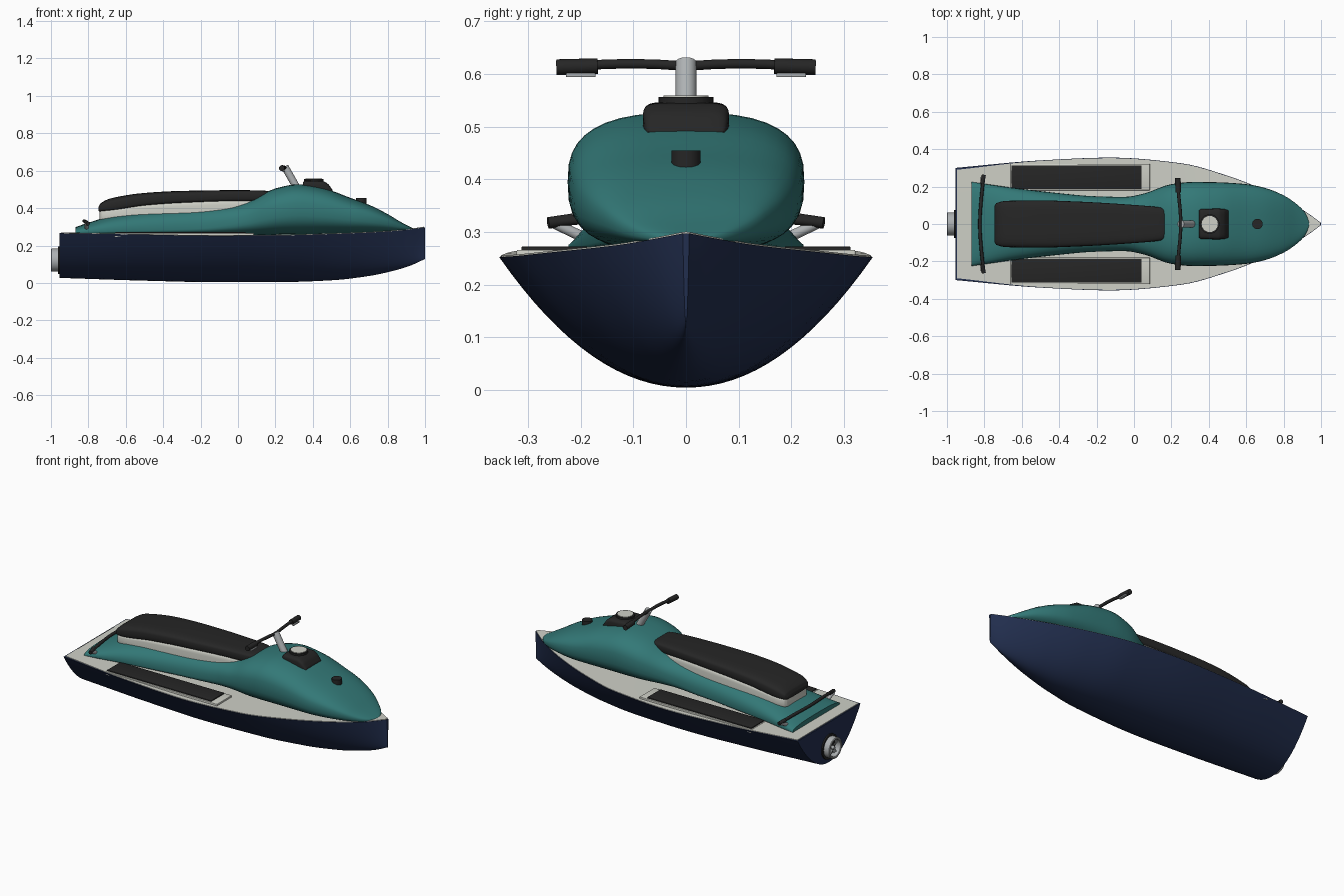
import bpy, bmesh, math
from mathutils import Vector, Matrix

if "Cube" in bpy.data.objects:
    bpy.data.objects.remove(bpy.data.objects["Cube"])


def material(name, rgb):
    m = bpy.data.materials.new(name)
    m.diffuse_color = (*rgb, 1)
    m.use_nodes = True
    m.node_tree.nodes["Principled BSDF"].inputs["Base Color"].default_value = m.diffuse_color
    return m


TEAL = material("teal", (0.033, 0.19, 0.185))
NAVY = material("navy", (0.016, 0.028, 0.078))
LIGHT = material("light grey", (0.62, 0.63, 0.57))
GREY = material("metal grey", (0.42, 0.44, 0.45))
BLACK = material("black", (0.019, 0.019, 0.019))


def finish(bm, name, mat, angle=40):
    bmesh.ops.recalc_face_normals(bm, faces=bm.faces)
    me = bpy.data.meshes.new(name)
    bm.to_mesh(me)
    bm.free()
    ob = bpy.data.objects.new(name, me)
    bpy.context.collection.objects.link(ob)
    me.materials.append(mat)
    smooth(ob, angle)
    return ob


def smooth(ob, angle=40):
    bpy.ops.object.select_all(action='DESELECT')
    ob.select_set(True)
    bpy.context.view_layer.objects.active = ob
    bpy.ops.object.shade_smooth_by_angle(angle=math.radians(angle))


def sample(rows, x):
    """Smooth cubic interpolation of station rows (x, a, b, ...)."""
    n = len(rows)
    i = max(0, min(n - 2, sum(r[0] <= x for r in rows) - 1))

    def slope(k, c):
        if 0 < k < n - 1:
            d0 = (rows[k][c] - rows[k-1][c]) / (rows[k][0] - rows[k-1][0])
            d1 = (rows[k+1][c] - rows[k][c]) / (rows[k+1][0] - rows[k][0])
            return 0 if d0 * d1 <= 0 else 2 * d0 * d1 / (d0 + d1)
        k = min(k, n - 2)
        return (rows[k+1][c] - rows[k][c]) / (rows[k+1][0] - rows[k][0])
    h = rows[i+1][0] - rows[i][0]
    t = (x - rows[i][0]) / h
    return [(2*t**3 - 3*t*t + 1) * rows[i][c] + (t**3 - 2*t*t + t) * h * slope(i, c)
            + (3*t*t - 2*t**3) * rows[i+1][c] + (t**3 - t*t) * h * slope(i+1, c)
            for c in range(1, len(rows[0]))]


def loft(name, rows, section, mat, per=6, angle=40):
    """Skin cross-sections along x; section(values) gives (y, z) points."""
    bm = bmesh.new()
    xs = [a[0] + (b[0] - a[0]) * k / per for a, b in zip(rows, rows[1:]) for k in range(per)]
    xs.append(rows[-1][0])
    rings = [[bm.verts.new((x, y, z)) for y, z in section(sample(rows, x))] for x in xs]
    for a, b in zip(rings, rings[1:]):
        for j in range(len(a)):
            k = (j + 1) % len(a)
            bm.faces.new((a[j], a[k], b[k], b[j]))
    bm.faces.new(rings[0])
    bm.faces.new(rings[-1])
    return finish(bm, name, mat, angle)


def superellipse(n, count=40):
    def section(v):
        w, top, bottom, mid = v     # half width, top, bottom, widest height
        pts = []
        for j in range(count):
            a = 2 * math.pi * j / count
            c, s = math.cos(a), math.sin(a)
            y = math.copysign(abs(c) ** (2 / n), c) * w
            h = (top - mid) if s > 0 else (mid - bottom)
            pts.append((y, mid + math.copysign(abs(s) ** (2 / n), s) * h))
        return pts
    return section


def cylinder(name, a, b, r, mat, sides=32, r2=None):
    a, b = Vector(a), Vector(b)
    bm = bmesh.new()
    rot = (b - a).to_track_quat('Z', 'Y').to_matrix().to_4x4()
    bmesh.ops.create_cone(bm, cap_ends=True, segments=sides, radius1=r, radius2=r if r2 is None else r2,
                          depth=(b - a).length, matrix=Matrix.Translation((a + b) / 2) @ rot)
    return finish(bm, name, mat)


def box(name, lo, hi, mat, bevel=0.0, rot=None):
    lo, hi = Vector(lo), Vector(hi)
    m = Matrix.Translation((lo + hi) / 2) @ (rot or Matrix()) @ Matrix.Diagonal((*(hi - lo), 1))
    bm = bmesh.new()
    bmesh.ops.create_cube(bm, size=1, matrix=m)
    if bevel:
        bmesh.ops.bevel(bm, geom=bm.edges[:], offset=bevel, segments=3, profile=0.5, affect='EDGES')
    return finish(bm, name, mat)


def tube(name, pts, r, mat):
    cu = bpy.data.curves.new(name, 'CURVE')
    cu.dimensions = '3D'
    cu.bevel_depth, cu.bevel_resolution, cu.use_fill_caps = r, 4, True
    sp = cu.splines.new('BEZIER')
    sp.bezier_points.add(len(pts) - 1)
    for p, co in zip(sp.bezier_points, pts):
        p.co = co
        p.handle_left_type = p.handle_right_type = 'AUTO'
    ob = bpy.data.objects.new(name, cu)
    bpy.context.collection.objects.link(ob)
    bpy.ops.object.select_all(action='DESELECT')
    ob.select_set(True)
    bpy.context.view_layer.objects.active = ob
    bpy.ops.object.convert(target='MESH')
    ob = bpy.context.view_layer.objects.active
    ob.data.materials.clear()
    ob.data.materials.append(mat)
    smooth(ob)


# Hull: x, half width, sheer height, keel height
hull = [(-0.955, 0.300, 0.266, 0.027), (-0.5, 0.340, 0.258, 0.012), (-0.12, 0.355, 0.252, 0.004),
        (0.25, 0.325, 0.254, 0.005), (0.5, 0.258, 0.261, 0.014), (0.7, 0.180, 0.269, 0.037),
        (0.82, 0.122, 0.276, 0.062), (0.92, 0.064, 0.286, 0.092), (1.0, 0.006, 0.297, 0.128)]


def hull_section(v):
    w, top, keel = v
    return [(w * s / 16, keel + (top - keel) * abs(s / 16) ** 2.05) for s in range(-16, 17)]


loft("hull", hull, hull_section, NAVY)
# Deck plate lying on the hull
deck = [(x + (0.008 if i == 0 else 0), max(w - (0.010 if i == 0 else 0.003), 0.004), t, k)
        for i, (x, w, t, k) in enumerate(hull)]
deck[-1] = (0.994, 0.008, 0.2965, 0)
loft("deck", deck, lambda v: [(-v[0], v[1] - 0.004), (v[0], v[1] - 0.004), (v[0], v[1] + 0.003),
                              (0, v[1] + 0.004), (-v[0], v[1] + 0.003)], LIGHT)

# Upper body: x, half width, top, bottom, height of widest point
body = [(-0.87, 0.225, 0.298, 0.255, 0.268), (-0.8, 0.215, 0.322, 0.255, 0.27), (-0.66, 0.195, 0.362, 0.255, 0.275),
        (-0.47, 0.172, 0.386, 0.255, 0.28), (-0.2, 0.148, 0.402, 0.255, 0.29), (-0.05, 0.145, 0.415, 0.255, 0.31),
        (0.05, 0.162, 0.436, 0.255, 0.335), (0.2, 0.213, 0.505, 0.257, 0.38), (0.32, 0.225, 0.527, 0.258, 0.395),
        (0.45, 0.223, 0.508, 0.26, 0.385), (0.6, 0.213, 0.455, 0.262, 0.36), (0.7, 0.193, 0.418, 0.265, 0.345),
        (0.8, 0.153, 0.368, 0.268, 0.325), (0.87, 0.106, 0.326, 0.272, 0.302), (0.915, 0.06, 0.302, 0.277, 0.29),
        (0.937, 0.012, 0.291, 0.282, 0.287)]
loft("upper_body", body, superellipse(2.7), TEAL, per=4)

# Seat cushion and its light base
seat = [(-0.747, 0.095, 0.405, 0.385, 0.395), (-0.735, 0.112, 0.425, 0.378, 0.40), (-0.68, 0.124, 0.452, 0.38, 0.41),
        (-0.5, 0.126, 0.481, 0.405, 0.44), (-0.3, 0.120, 0.492, 0.42, 0.455), (0.0, 0.102, 0.496, 0.43, 0.465),
        (0.13, 0.090, 0.494, 0.43, 0.465), (0.16, 0.082, 0.491, 0.43, 0.465), (0.17, 0.065, 0.485, 0.435, 0.46)]
loft("seat", seat, superellipse(4), BLACK)
loft("seat_base", [(x + 0.006, w - 0.004, (m + b) / 2, 0.335, 0.36) for x, w, t, b, m in seat], superellipse(8), LIGHT)

# Console with dial
console = [(0.348, 0.074, 0.54, 0.46, 0.50), (0.36, 0.080, 0.547, 0.46, 0.50), (0.45, 0.082, 0.545, 0.45, 0.50),
           (0.48, 0.080, 0.530, 0.44, 0.48), (0.505, 0.074, 0.497, 0.44, 0.47)]
loft("console", console, superellipse(6), BLACK)
cylinder("dial_bezel", (0.405, 0, 0.535), (0.405, 0, 0.556), 0.052, BLACK)
cylinder("dial_face", (0.405, 0, 0.55), (0.405, 0, 0.559), 0.043, LIGHT)

# Filler cap on the nose
cylinder("nose_cap", (0.66, 0, 0.42), (0.66, 0, 0.455), 0.028, BLACK)

# Steering column and handlebar
cylinder("steering_column", (0.325, 0, 0.49), (0.25, 0, 0.622), 0.02, GREY)
tube("handlebar", [(0.235, -0.23, 0.613), (0.238, -0.165, 0.618), (0.247, -0.07, 0.619), (0.25, 0, 0.616),
                   (0.247, 0.07, 0.619), (0.238, 0.165, 0.618), (0.235, 0.23, 0.613)], 0.009, BLACK)

for s, side in ((-1, "right"), (1, "left")):
    # Grips and levers
    cylinder(side + "_grip", (0.237, s * 0.168, 0.615), (0.234, s * 0.246, 0.613), 0.015, BLACK, 20)
    box(side + "_lever", (0.238, min(s * 0.172, s * 0.228), 0.594), (0.252, max(s * 0.172, s * 0.228), 0.602), GREY, 0.002)
    # Footwell tray and mat
    ys = sorted((s * 0.180, s * 0.322))
    box(side + "_foot_tray", (-0.66, ys[0], 0.245), (0.085, ys[1], 0.266), LIGHT, 0.003)
    ys = sorted((s * 0.187, s * 0.313))
    box(side + "_foot_mat", (-0.655, ys[0], 0.255), (0.04, ys[1], 0.272), BLACK, 0.002)
    # Grab rail posts and end grips
    cylinder(side + "_rail_post", (-0.81, s * 0.185, 0.285), (-0.81, s * 0.25, 0.316), 0.01, GREY, 16)
    cylinder(side + "_rail_end", (-0.812, s * 0.215, 0.324), (-0.803, s * 0.262, 0.317), 0.011, BLACK, 16)

# Rear grab rail
tube("rear_grab_rail", [(-0.803, -0.255, 0.318), (-0.816, -0.14, 0.328), (-0.824, 0, 0.331),
                        (-0.816, 0.14, 0.328), (-0.803, 0.255, 0.318)], 0.009, BLACK)

# Jet nozzle: ring lathed round the x axis, dark inside, impeller
Z = 0.122
cylinder("nozzle_collar", (-0.94, 0, Z), (-0.963, 0, Z), 0.074, BLACK)
bm = bmesh.new()
profile = [(-0.95, 0.062), (-0.997, 0.062), (-1.0, 0.059), (-1.0, 0.052), (-0.997, 0.049), (-0.95, 0.049)]
verts = [bm.verts.new((x, 0, r)) for x, r in profile]
edges = [bm.edges.new(p) for p in zip(verts, verts[1:])]
bmesh.ops.spin(bm, geom=verts + edges, cent=(0, 0, 0), axis=(1, 0, 0), angle=2 * math.pi, steps=40, use_merge=True)
bmesh.ops.remove_doubles(bm, verts=bm.verts, dist=1e-5)
bmesh.ops.translate(bm, verts=bm.verts, vec=(0, 0, Z))
finish(bm, "jet_nozzle", GREY)
cylinder("impeller_hub", (-0.96, 0, Z), (-0.992, 0, Z), 0.016, GREY, 20, 0.008)
for i in range(5):
    a = 2 * math.pi * i / 5
    c = Vector((-0.975, -0.03 * math.sin(a), Z + 0.03 * math.cos(a)))
    h = Vector((0.002, 0.009, 0.021))
    box("impeller_blade_%d" % (i + 1), c - h, c + h, GREY,
        rot=Matrix.Rotation(a, 4, 'X') @ Matrix.Rotation(0.5, 4, 'Z'))
